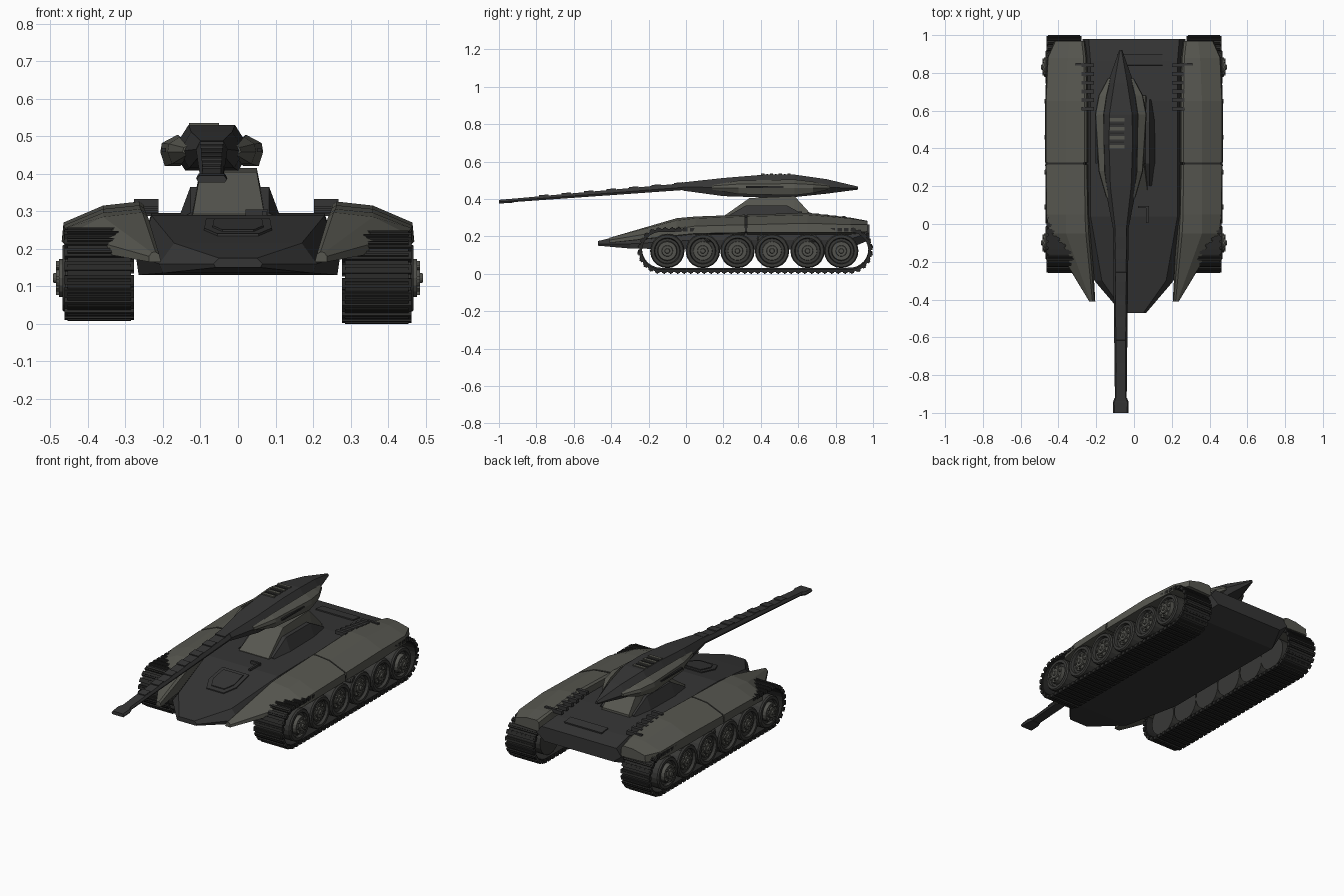
import bpy, bmesh, math
from mathutils import Matrix, Vector

if "Cube" in bpy.data.objects:
    bpy.data.objects.remove(bpy.data.objects["Cube"])


def material(name, rgb):
    m = bpy.data.materials.new(name)
    m.use_nodes = True
    m.diffuse_color = (*rgb, 1)
    m.node_tree.nodes["Principled BSDF"].inputs["Base Color"].default_value = (*rgb, 1)
    return m


DARK = material("dark grey armour", (0.036, 0.036, 0.036))
LIGHT = material("olive grey armour", (0.095, 0.095, 0.08))
TRACK = material("black track", (0.022, 0.022, 0.021))
WHEEL = material("wheel grey", (0.04, 0.04, 0.037))
HUB = material("hub grey", (0.085, 0.085, 0.075))


def finish(name, bm, mat):
    bmesh.ops.recalc_face_normals(bm, faces=bm.faces)
    me = bpy.data.meshes.new(name)
    bm.to_mesh(me)
    bm.free()
    me.materials.append(mat)
    ob = bpy.data.objects.new(name, me)
    bpy.context.collection.objects.link(ob)
    return ob


def skin(bm, rings, closed=False):
    """Bridge rings of points, capping the ends unless the rings form a loop."""
    rings = [[bm.verts.new(p) for p in r] for r in rings]
    n = len(rings[0])
    for a, b in zip(rings, rings[1:] + rings[:1] if closed else rings[1:]):
        for i in range(n):
            j = (i + 1) % n
            bm.faces.new((a[i], a[j], b[j], b[i]))
    if not closed:
        bm.faces.new(rings[0])
        bm.faces.new(rings[-1])


def loft(name, stations, mat):
    bm = bmesh.new()
    skin(bm, [[(x, y, z) for x, z in pts] for y, pts in stations])
    return finish(name, bm, mat)


def body(name, rows, mat, cx=0):
    """Symmetric hexagonal sections: y, half widths and heights low/mid/top."""
    return loft(name, [(y, [(cx - a, d), (cx - b, e), (cx - c, f), (cx + c, f), (cx + b, e), (cx + a, d)])
                       for y, a, b, c, d, e, f in rows], mat)


def add_box(bm, loc, size, rot=0.0):
    mtx = Matrix.Translation(loc) @ Matrix.Rotation(rot, 4, 'X') @ Matrix.Diagonal((*size, 1))
    bmesh.ops.create_cube(bm, size=1, matrix=mtx)


def boxes(name, items, mat):
    bm = bmesh.new()
    for it in items:
        add_box(bm, *it)
    return finish(name, bm, mat)


def lathe(bm, profile, y, z, s, n=20):
    rings = [[(s * x, y + r * math.cos(k * math.tau / n), z + r * math.sin(k * math.tau / n))
              for k in range(n)] for x, r in profile]
    skin(bm, rings)


# Hull
body("hull", [(-0.47, .06, .065, .05, .15, .16, .175),
              (-0.30, .20, .21, .17, .135, .16, .215),
              (0.04, .265, .272, .23, .13, .18, .288),
              (0.65, .265, .272, .23, .13, .18, .295),
              (0.86, .265, .272, .23, .13, .18, .28),
              (0.98, .22, .272, .24, .18, .22, .262)], DARK)
slope = math.atan2(.073, .34)


def glacis(y):
    return .215 + (y + .30) * .073 / .34


# Glacis hatch with raised lid
for nm, k, h in (("hatch_frame", 1.0, .006), ("hatch_lid", .75, .011)):
    loft(nm, [(y, [(-w, glacis(y) - .01), (-w, glacis(y) + h), (w, glacis(y) + h), (w, glacis(y) - .01)])
              for y, w in ((-.11 - .1 * k, .055 * k), (-.11 - .03 * k, .09 * k), (-.11 + .09 * k, .085 * k))], DARK)
boxes("rear_deck_panel", [((.03, .87, .279), (.24, .06, .012), -.1)], DARK)
boxes("deck_handle", [((.05, .09, .295), (.06, .012, .02)), ((.07, .05, .295), (.012, .09, .012))], DARK)

# Fenders: six point sections, inner edge round to the outer skirt
FENDER = [(-.41, [(.205, .165), (.21, .185), (.22, .192), (.23, .19), (.237, .18), (.237, .165)]),
          (-.05, [(.225, .20), (.24, .285), (.255, .297), (.36, .285), (.45, .24), (.455, .205)]),
          (.05, [(.235, .21), (.245, .295), (.26, .306), (.36, .296), (.462, .255), (.465, .215)]),
          (.316, [(.24, .21), (.25, .308), (.262, .316), (.36, .306), (.465, .262), (.47, .22)]),
          (.326, [(.24, .21), (.25, .308), (.262, .316), (.36, .306), (.465, .262), (.47, .22)]),
          (.65, [(.24, .21), (.25, .318), (.262, .326), (.36, .315), (.465, .27), (.47, .22)]),
          (.88, [(.245, .21), (.255, .293), (.267, .300), (.35, .295), (.455, .262), (.46, .22)]),
          (.97, [(.26, .22), (.265, .272), (.277, .283), (.34, .281), (.415, .262), (.42, .225)])]


def side_section(pts, s, shrink=1.0):
    return [(s * (.35 + (x - .35) * shrink), .26 + (z - .26) * shrink) for x, z in pts]


# Track path: stadium between the end wheels
Y0, Y1, R = -.135, .875, .112


def path(d):
    run, arc = Y1 - Y0, math.pi * R
    d %= 2 * (run + arc)
    if d < run:
        return Y0 + d, -R, 0
    d -= run
    if d < arc:
        a = d / R
        return Y1 + R * math.sin(a), -R * math.cos(a), a
    d -= arc
    if d < run:
        return Y1 - d, R, math.pi
    a = (d - run) / R
    return Y0 - R * math.sin(a), R * math.cos(a), math.pi + a


TOTAL = 2 * (Y1 - Y0 + math.pi * R)
WHEELS = [-.10, .09, .275, .46, .65, .83]

for side, s in (("left", 1), ("right", -1)):
    for nm, part in (("front", FENDER[:4]), ("rear", FENDER[4:])):
        loft(f"{side}_{nm}_fender", [(y, side_section(p, s)) for y, p in part], LIGHT)
    loft(f"{side}_fender_seam", [(y, side_section(FENDER[3][1], s, .93)) for y in (.30, .34)], TRACK)

    # Engine vent combs
    boxes(f"{side}_vents", [((s * .24 - .005, .61 + .046 * i, .322 - .005 * i), (.065, .02, .02)) for i in range(6)]
          + [((s * .275, .845, .302), (.07, .014, .016))], DARK)

    # Track belt and pads
    zc = .124 if s > 0 else .132
    bm = bmesh.new()
    rings = []
    for i in range(96):
        y, z, a = path(TOTAL * i / 96)
        ny, nz = math.sin(a), -math.cos(a)
        rings.append([(s * x, y + ny * o, zc + z + nz * o)
                      for x, o in ((.285, -.012), (.455, -.012), (.455, .003), (.285, .003))])
    skin(bm, rings, closed=True)
    for i in range(76):
        y, z, a = path(TOTAL * (i + .5) / 76)
        add_box(bm, (s * .37, y, zc + z), (.185, .024, .018), a)
        add_box(bm, (s * .37, y + .009 * math.sin(a), zc + z - .009 * math.cos(a)), (.17, .008, .008), a)
    finish(f"{side}_track", bm, TRACK)

    # Road wheels and hubs, the end hubs standing out
    tyre, hub = bmesh.new(), bmesh.new()
    for i, y in enumerate(WHEELS):
        end = i in (0, 5)
        out = .485 if end else .465
        lathe(tyre, [(.29, .05), (.29, .092), (.46, .092), (.468, .086), (.468, .070),
                     (.452, .066), (.452, .04)], y, .122, s)
        lathe(hub, [(.44, .055), (out - .008, .05), (out - .008, .03), (out, .028), (out, .014),
                    (out + .008, .012)], y, .122, s, 16)
        for k in range(8):
            t = k * math.tau / 8
            add_box(hub, (s * (out - .006), y + .04 * math.cos(t), .122 + .04 * math.sin(t)), (.012, .01, .01), t)
    finish(f"{side}_wheels", tyre, WHEEL)
    finish(f"{side}_hubs", hub, HUB)
    # Return rollers between the wheels
    roll = bmesh.new()
    for y in (.09, .37, .65):
        lathe(roll, [(.30, .022), (.455, .022), (.462, .014)], y + .03, .19, s, 12)
    finish(f"{side}_return_rollers", roll, WHEEL)

# Turret pedestal and cheek plates
CX = -.07
body("pedestal", [(.18, .10, .098, .095, .27, .285, .293),
                  (.34, .10, .09, .075, .27, .34, .405),
                  (.58, .10, .09, .075, .27, .34, .415),
                  (.68, .095, .09, .085, .27, .29, .305)], LIGHT, -.025)
for side, s in (("left", 1), ("right", -1)):
    loft(f"{side}_pedestal_cheek", [(y, [(-.022 + s * x, z) for x, z in
                                         ((.08, .28), (.08, t), (.105, t), (w, .29), (w, .28))])
                                    for y, w, t in ((.20, .115, .295), (.32, .133, .365),
                                                    (.54, .133, .365), (.66, .115, .30))], DARK)

# Turret shell
body("turret", [(-.02, .035, .042, .03, .445, .465, .488),
                (.20, .06, .085, .055, .415, .46, .512),
                (.42, .07, .105, .062, .408, .462, .53),
                (.58, .07, .105, .06, .41, .462, .53),
                (.75, .04, .068, .034, .428, .462, .506),
                (.92, .004, .008, .004, .45, .457, .466)], DARK, CX)

# Turret side pods with slots
for side, s in (("left", 1), ("right", -1)):
    loft(f"{side}_turret_pod", [(y, [(CX + s * x, z) for x, z in
                                     ((i, .462 - h), (o - .012, .462 - h), (o, .458), (o - .004, .465 + h * .4),
                                      (i + .006, .462 + h))])
                                for y, i, o, h in ((.14, .06, .078, .012), (.28, .08, .118, .036),
                                                   (.58, .085, .137, .042), (.68, .07, .118, .03),
                                                   (.77, .05, .07, .01))], LIGHT)
    boxes(f"{side}_pod_slot", [((CX + s * .128, .42, .463), (.012, .20, .010))], TRACK)

# Roof louvres
boxes("roof_louvres", [((CX - .02, .41 + .047 * i, .531), (.08, .018, .008)) for i in range(4)], LIGHT)
boxes("roof_ribs", [((CX - .02, .434 + .047 * i, .53), (.075, .008, .006)) for i in range(3)], TRACK)

# Gun barrel with muzzle block and top ribs
body("barrel", [(0.02, .034, .042, .03, .45, .465, .487),
                (-.94, .026, .031, .024, .382, .390, .400)], DARK, CX)
body("muzzle", [(-.92, .026, .033, .026, .381, .390, .401),
                (-.945, .035, .042, .035, .378, .388, .400),
                (-1.0, .035, .040, .033, .376, .385, .395)], DARK, CX)
boxes("barrel_ribs", [((CX, -.04 - .12 * i, .4835 - .0109 * i), (.062 - .002 * i, .05, .008), .09)
                      for i in range(7)], DARK)
